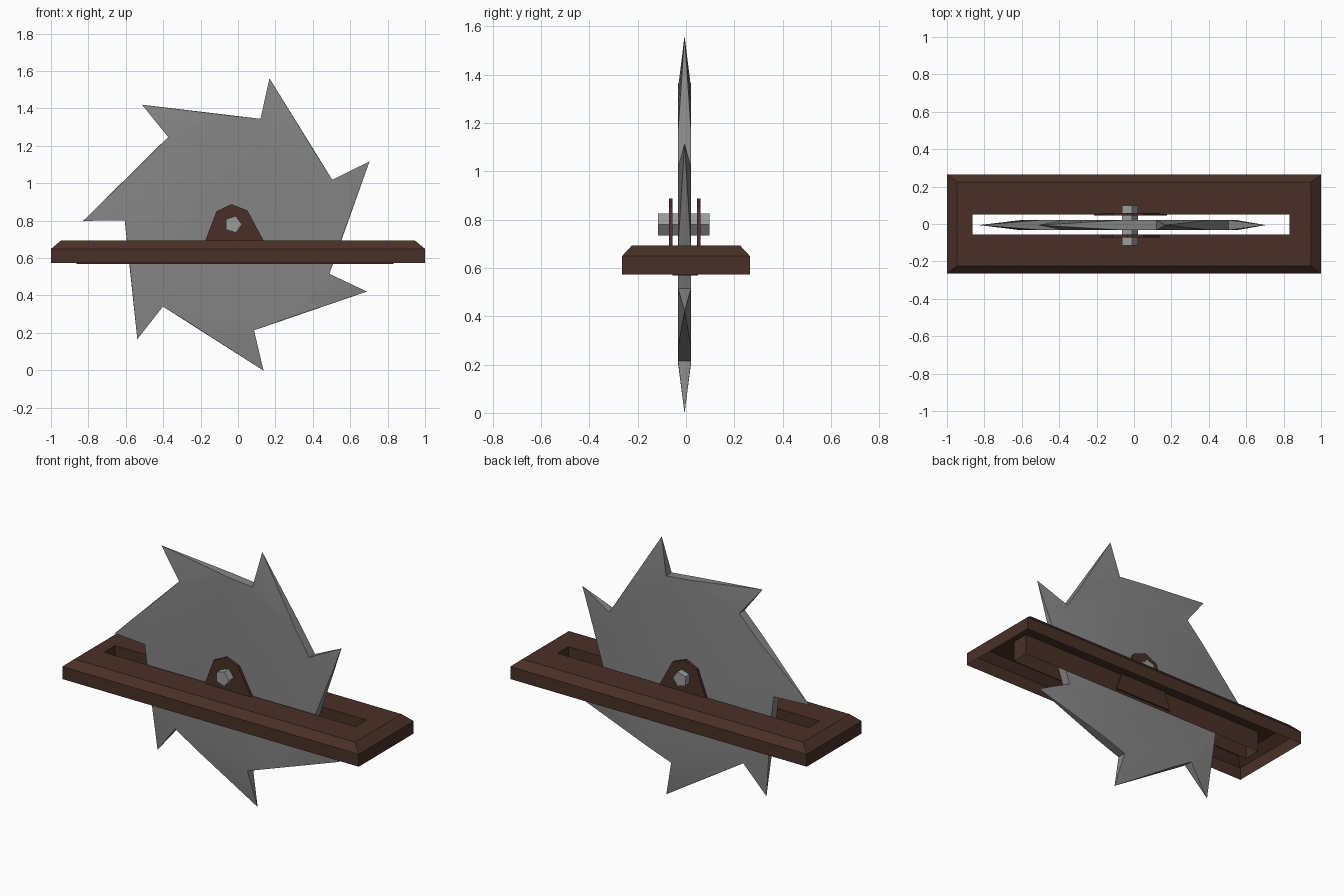
import bpy, bmesh, math

if "Cube" in bpy.data.objects:
    bpy.data.objects.remove(bpy.data.objects["Cube"])

def material(name, rgb):
    m = bpy.data.materials.new(name)
    m.diffuse_color = (*rgb, 1)
    m.use_nodes = True
    m.node_tree.nodes["Principled BSDF"].inputs["Base Color"].default_value = m.diffuse_color
    return m

wood = material("dark_brown_wood", (0.068, 0.030, 0.020))
steel = material("grey_steel", (0.235, 0.235, 0.235))
bolt = material("light_grey_steel", (0.32, 0.33, 0.33))

def finish(name, bm, mat, smooth=None, recalc=True):
    if recalc:
        bmesh.ops.recalc_face_normals(bm, faces=bm.faces)
    me = bpy.data.meshes.new(name)
    bm.to_mesh(me)
    bm.free()
    me.materials.append(mat)
    if smooth:
        me.shade_smooth()
        me.set_sharp_from_angle(angle=math.radians(smooth))
    ob = bpy.data.objects.new(name, me)
    bpy.context.collection.objects.link(ob)
    return ob

def extrude_profile(name, pts, y0, y1, mat):
    """Extrude an (x, z) outline between two y positions."""
    bm = bmesh.new()
    a = [bm.verts.new((x, y0, z)) for x, z in pts]
    b = [bm.verts.new((x, y1, z)) for x, z in pts]
    bm.faces.new(a)
    bm.faces.new(b[::-1])
    for i in range(len(pts)):
        j = (i + 1) % len(pts)
        bm.faces.new((a[i], b[i], b[j], a[j]))
    return finish(name, bm, mat)

CX, CZ, CY = -0.026, 0.783, -0.006

# Saw blade: flat disc whose rim is covered by seven raked, pointed teeth
TEETH, SUB, R, TIP, HALF = 7, 3, 0.58, 0.802, 0.027
N = TEETH * SUB
bm = bmesh.new()

def on_circle(r, deg, y):
    t = math.radians(deg)
    return bm.verts.new((CX + r * math.cos(t), y, CZ + r * math.sin(t)))

START = 75.4
front = [on_circle(R, START - 360 * i / N, CY - HALF) for i in range(N)]
back = [on_circle(R, START - 360 * i / N, CY + HALF) for i in range(N)]
bm.faces.new(front)
bm.faces.new(back[::-1])
for k in range(TEETH):
    tip = on_circle(TIP, START + 0.6 - 360 * k / TEETH, CY)
    s, e = k * SUB, (k + 1) * SUB % N
    for i in range(s, s + SUB):
        j = (i + 1) % N
        bm.faces.new((front[i], front[j], tip))
        bm.faces.new((back[j], back[i], tip))
    bm.faces.new((back[s], front[s], tip))
    bm.faces.new((front[e], back[e], tip))
finish("saw_blade", bm, steel, 30)

# Axle: five-sided bar
axle = [(CX + 0.047 * math.cos(math.tau * i / 5), 0.78 + 0.047 * math.sin(math.tau * i / 5))
        for i in range(5)]
extrude_profile("axle", axle, -0.116, 0.098, bolt)

# Brackets on both sides of the blade
bracket = [(-0.215, 0.585), (-0.174, 0.695), (-0.115, 0.85), (-0.035, 0.888),
           (0.05, 0.855), (0.136, 0.695), (0.177, 0.585)]
extrude_profile("front_bracket", bracket, -0.071, -0.055, wood)
extrude_profile("back_bracket", bracket, 0.045, 0.06, wood)

# Base: open-bottomed shell with chamfered top and a walled slot
bm = bmesh.new()
loops = []
for x0, x1, y0, y1, z in [(-1, 1, -0.265, 0.265, 0.573), (-1, 1, -0.265, 0.265, 0.649),
                          (-0.947, 0.947, -0.224, 0.224, 0.693),
                          (-0.864, 0.832, -0.055, 0.05, 0.693),
                          (-0.864, 0.832, -0.055, 0.05, 0.568)]:
    loops.append([bm.verts.new(p) for p in
                  ((x0, y0, z), (x1, y0, z), (x1, y1, z), (x0, y1, z))])
for a, b in zip(loops, loops[1:]):
    for i in range(4):
        j = (i + 1) % 4
        bm.faces.new((a[i], a[j], b[j], b[i]))
finish("base", bm, wood, recalc=False)
